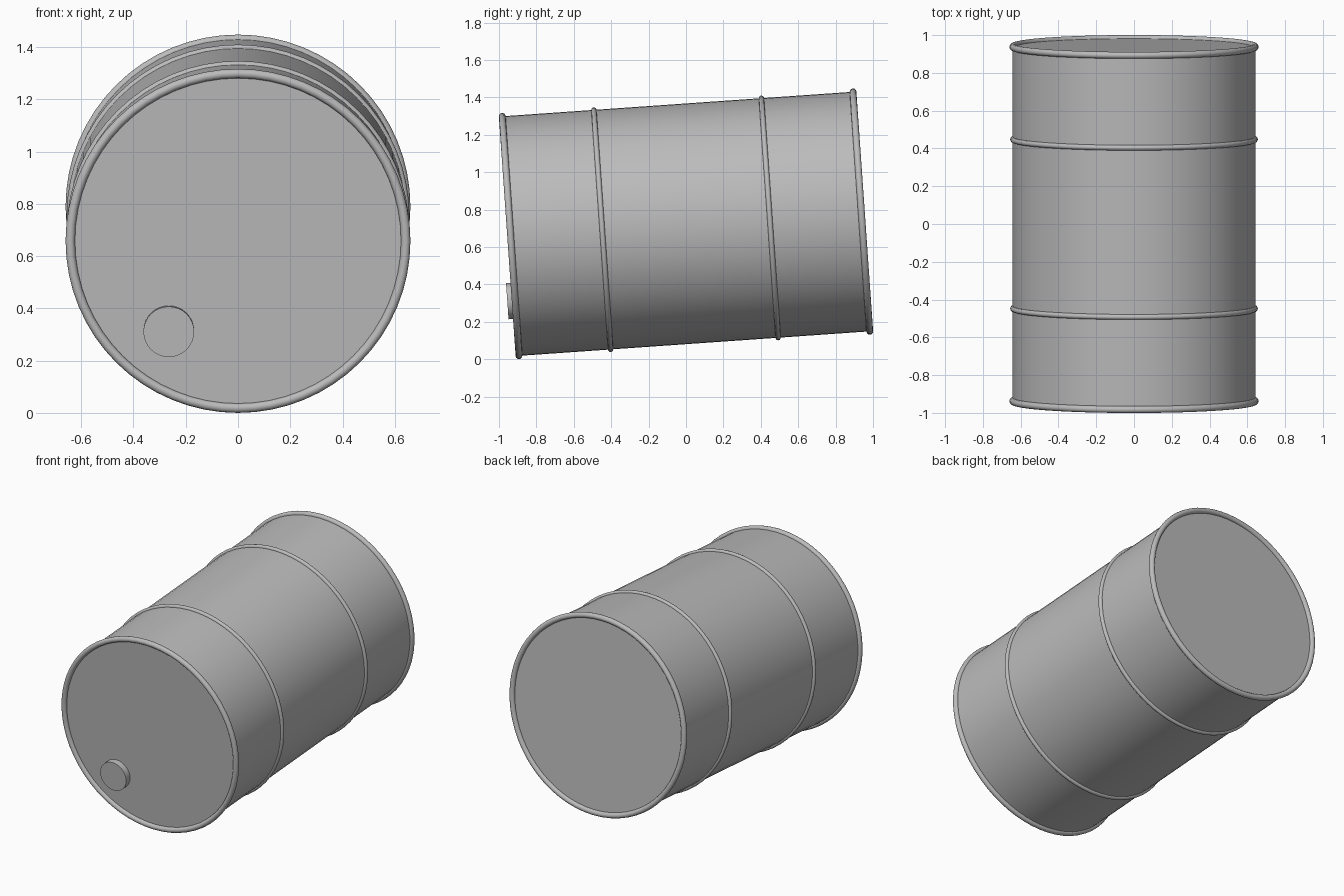
import bpy
import math
from mathutils import Matrix, Vector

cube = bpy.data.objects.get("Cube")
if cube:
    bpy.data.objects.remove(cube, do_unlink=True)

RADIUS = 0.642
HALF = 0.94          # half length between the two lids
SEGMENTS = 64

grey = bpy.data.materials.new("grey_steel")
grey.use_nodes = True
grey.diffuse_color = (0.5, 0.5, 0.5, 1)
grey.node_tree.nodes["Principled BSDF"].inputs["Base Color"].default_value = (0.5, 0.5, 0.5, 1)

# Barrel frame: local z runs from front lid to back lid, local y points up
tilt = math.radians(4)
right = Vector((-1, 0, 0))
up = Vector((0, -math.sin(tilt), math.cos(tilt)))
axis = Vector((0, math.cos(tilt), math.sin(tilt)))
frame = Matrix((right, up, axis)).transposed().to_4x4()
frame.translation = (0, 0, 0.724)


def finish(name, x, y, z):
    """Name, colour, smooth and place the newest object in the barrel frame."""
    obj = bpy.context.object
    obj.name = name
    obj.data.materials.append(grey)
    bpy.ops.object.shade_smooth_by_angle(angle=math.radians(40))
    obj.matrix_world = frame @ Matrix.Translation((x, y, z))


def disc(name, radius, depth, segments, x=0, y=0, z=0):
    bpy.ops.mesh.primitive_cylinder_add(vertices=segments, radius=radius, depth=depth)
    finish(name, x, y, z)


def ring(name, thickness, z):
    bpy.ops.mesh.primitive_torus_add(major_radius=RADIUS, minor_radius=thickness,
                                     major_segments=SEGMENTS, minor_segments=12)
    finish(name, 0, 0, z)


# Body with flat lids
disc("barrel_body", RADIUS, 2 * HALF, SEGMENTS)

# Rolled rims at the ends and raised hoops around the body
for side, sign in (("front", -1), ("back", 1)):
    ring(side + "_rim", 0.018, sign * HALF)
    ring(side + "_hoop", 0.014, sign * 0.449)

# Bung cap on the front lid
disc("bung_cap", 0.097, 0.06, 32, x=0.265, y=-0.346, z=-HALF - 0.012)
